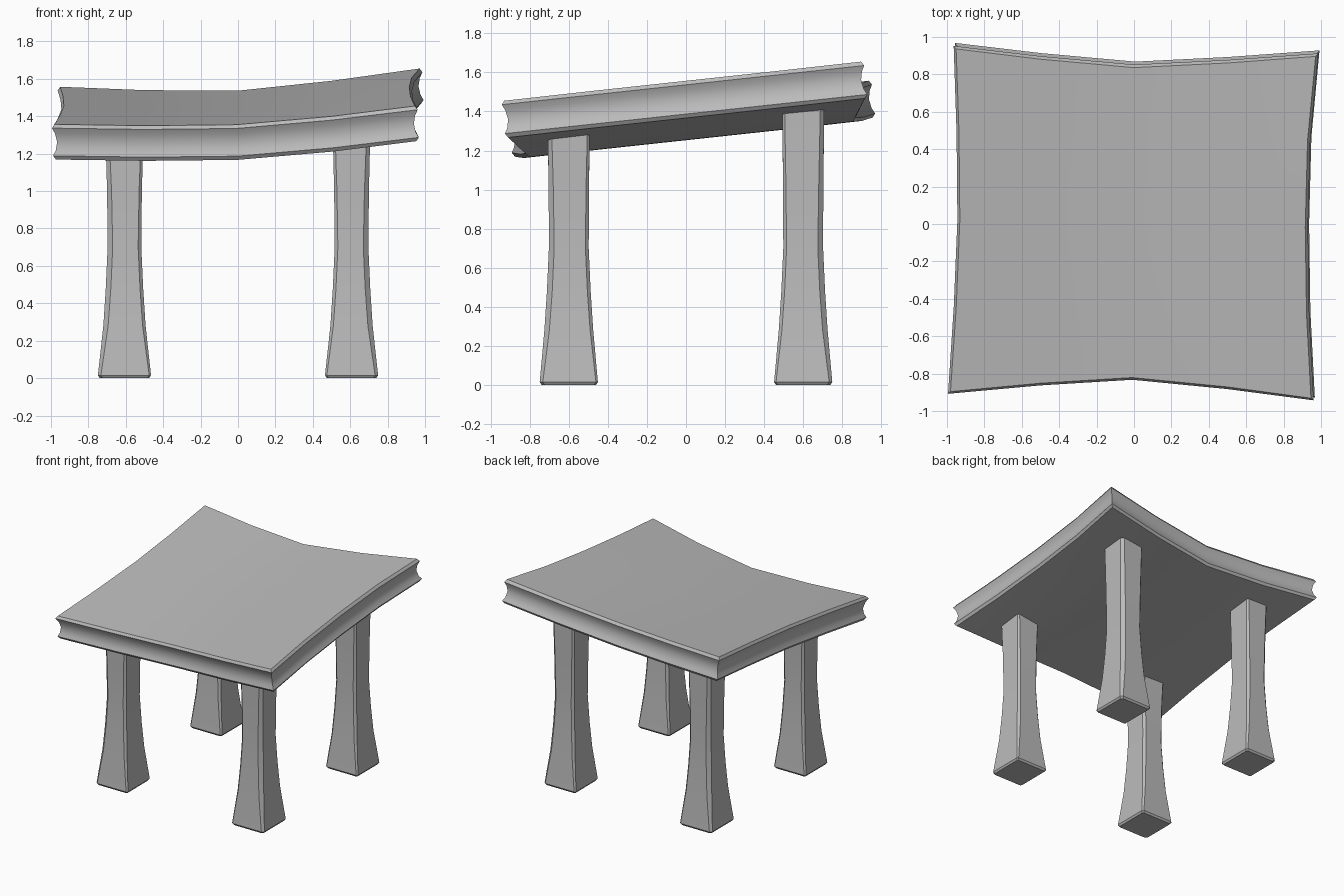
import bpy, bmesh, math

cube = bpy.data.objects.get("Cube")
if cube:
    bpy.data.objects.remove(cube)

grey = bpy.data.materials.new("stone grey")
grey.use_nodes = True
grey.diffuse_color = (0.5, 0.5, 0.5, 1)
grey.node_tree.nodes["Principled BSDF"].inputs["Base Color"].default_value = (0.5, 0.5, 0.5, 1)

TILT = 0.108  # rise of the top towards the back


def loft(name, rings, angle):
    """Skin a stack of closed rings and cap both ends."""
    bm = bmesh.new()
    rows = [[bm.verts.new(p) for p in ring] for ring in rings]
    n = len(rows[0])
    for a, b in zip(rows, rows[1:]):
        for i in range(n):
            j = (i + 1) % n
            bm.faces.new((a[i], a[j], b[j], b[i]))
    return bm, rows


def finish(name, bm, angle):
    bmesh.ops.recalc_face_normals(bm, faces=bm.faces)
    mesh = bpy.data.meshes.new(name)
    bm.to_mesh(mesh)
    bm.free()
    mesh.materials.append(grey)
    ob = bpy.data.objects.new(name, mesh)
    bpy.context.collection.objects.link(ob)
    bpy.ops.object.select_all(action="DESELECT")
    ob.select_set(True)
    bpy.context.view_layer.objects.active = ob
    bpy.ops.object.shade_smooth_by_angle(angle=math.radians(angle))
    return ob


# Table top: five stations per side, sides bowed inward
bend = (0, -0.012, -0.01, 0.04, 0.102)
front = [(-0.995, -0.91), (-0.5, -0.865), (-0.01, -0.835), (0.5, -0.885), (0.96, -0.945)]
back = [(-0.965, 0.95), (-0.5, 0.895), (0, 0.85), (0.5, 0.875), (0.985, 0.91)]
left_bow = (0, 0.023, 0.035, 0.023, 0)
right_bow = (0, -0.03, -0.043, -0.037, 0)


def station(i, j, inset, depth):
    """Point of column i, row j, pulled inward and sunk along the tilt."""
    t = j / 4
    x = front[i][0] * (1 - t) + back[i][0] * t
    y = front[i][1] * (1 - t) + back[i][1] * t
    x += (left_bow[j], left_bow[j] / 2, 0, right_bow[j] / 2, right_bow[j])[i]
    z = 1.455 + TILT * y + bend[i]
    x -= inset * ((i == 4) - (i == 0))
    y -= inset * ((j == 4) - (j == 0))
    return (x + 0.04 * depth, y + TILT * depth, z - depth)


rim = ([(i, 0) for i in range(4)] + [(4, j) for j in range(4)]
       + [(i, 4) for i in range(4, 0, -1)] + [(0, j) for j in range(4, 0, -1)])
# Inset and depth of the hollowed edge moulding
moulding = [(0.014, 0), (0, 0.02), (0.015, 0.05), (0.024, 0.095),
            (0.015, 0.14), (0, 0.168), (0.014, 0.188)]
bm, rows = loft("table_top", [[station(i, j, *m) for i, j in rim] for m in moulding], 25)
for row, m in ((rows[0], moulding[0]), (rows[-1], moulding[-1])):
    grid = dict(zip(rim, row))
    for i in range(5):
        for j in range(5):
            if (i, j) not in grid:
                grid[i, j] = bm.verts.new(station(i, j, *m))
    for i in range(4):
        for j in range(4):
            bm.faces.new((grid[i, j], grid[i + 1, j], grid[i + 1, j + 1], grid[i, j + 1]))
finish("table_top", bm, 25)


# Legs: waisted square posts with chamfered corners, wider on the outer corner
def leg_ring(z, hx, hy, sx, sy, cut):
    pts = []
    for cx, cy in ((1, 1), (-1, 1), (-1, -1), (1, -1)):
        c = cut * (1.6 if (cx, cy) == (1, 1) else 1)
        pair = [(cx * hx, cy * (hy - c)), (cx * (hx - c), cy * hy)]
        pts += pair if cx * cy > 0 else pair[::-1]
    return [(sx * (0.607 + x), sy * (0.6 + y), z) for x, y in pts]


for side, sx in (("left", 1), ("right", -1)):
    for end, sy in (("front", -1), ("back", 1)):
        top = 1.36 + TILT * 0.6 * sy + (0.05 if sx > 0 else -0.01)
        stages = [(0, 0.132, 0.139, 0.01), (0.015, 0.142, 0.149, 0.01),
                  (0.28, 0.113, 0.125, 0.016), (0.48, 0.1, 0.112, 0.017),
                  (0.7, 0.09, 0.102, 0.017), (1.0, 0.093, 0.103, 0.015),
                  (top, 0.101, 0.108, 0.012)]
        name = f"{end}_{side}_leg"
        bm, rows = loft(name, [leg_ring(z, hx, hy, sx, sy, c) for z, hx, hy, c in stages], 30)
        bm.faces.new(rows[0])
        bm.faces.new(rows[-1])
        finish(name, bm, 30)
